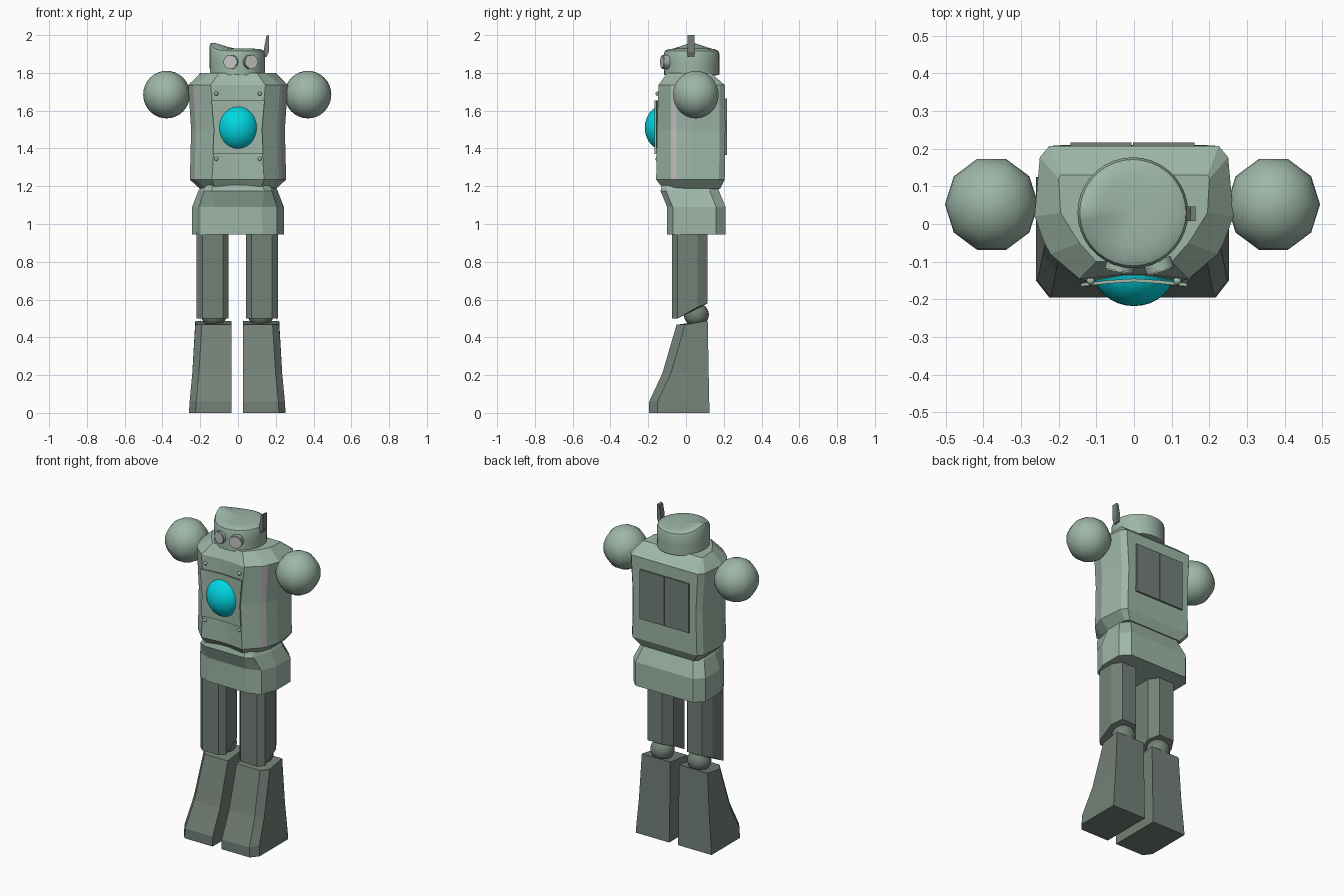
import bpy, bmesh, math
from mathutils import Vector

if "Cube" in bpy.data.objects:
    bpy.data.objects.remove(bpy.data.objects["Cube"])


def material(name, rgb):
    m = bpy.data.materials.new(name)
    m.diffuse_color = (*rgb, 1)
    m.use_nodes = True
    m.node_tree.nodes["Principled BSDF"].inputs["Base Color"].default_value = m.diffuse_color
    return m


SAGE = material("sage_green", (0.34, 0.47, 0.39))
DARK = material("dark_green_grey", (0.17, 0.215, 0.185))
PALE = material("pale_grey", (0.55, 0.53, 0.53))
CYAN = material("cyan", (0.0, 0.68, 0.76))


def finish(name, bm, *mats, smooth=None):
    bmesh.ops.recalc_face_normals(bm, faces=bm.faces)
    me = bpy.data.meshes.new(name)
    bm.to_mesh(me)
    bm.free()
    ob = bpy.data.objects.new(name, me)
    bpy.context.collection.objects.link(ob)
    for m in mats:
        me.materials.append(m)
    if smooth:
        bpy.ops.object.select_all(action='DESELECT')
        ob.select_set(True)
        bpy.context.view_layer.objects.active = ob
        bpy.ops.object.shade_smooth_by_angle(angle=math.radians(smooth))
    return ob


def loft(name, rings, *mats, smooth=None, rule=None):
    """Skin a stack of equal-length point rings and cap both ends."""
    bm = bmesh.new()
    vs = [[bm.verts.new(p) for p in r] for r in rings]
    n = len(vs[0])
    for a, b in zip(vs, vs[1:]):
        for i in range(n):
            j = (i + 1) % n
            bm.faces.new((a[i], a[j], b[j], b[i]))
    bm.faces.new(vs[0][::-1])
    bm.faces.new(vs[-1])
    if rule:
        for f in bm.faces:
            f.material_index = rule(f.calc_center_median())
    return finish(name, bm, *mats, smooth=smooth)


def mirrored(half, z):
    """Full ring from points on the +x half, front to back."""
    return [(x, y, z) for x, y in half] + [(-x, y, z) for x, y in reversed(half)]


def ball(name, loc, radii, mat, seg=24, rings=16, turn=0.0):
    bm = bmesh.new()
    bmesh.ops.create_uvsphere(bm, u_segments=seg, v_segments=rings, radius=1)
    c, s = math.cos(turn), math.sin(turn)
    for v in bm.verts:
        x, y, z = v.co
        v.co = Vector(((c * x - s * y) * radii[0], (s * x + c * y) * radii[1],
                       z * radii[2])) + Vector(loc)
    return finish(name, bm, mat, smooth=60)


def disc(name, loc, r, depth, mat, direction=(0, -1, 0), seg=16):
    """Short cylinder facing along direction."""
    bm = bmesh.new()
    bmesh.ops.create_cone(bm, cap_ends=True, segments=seg, radius1=r, radius2=r, depth=depth)
    q = Vector((0, 0, 1)).rotation_difference(Vector(direction))
    for v in bm.verts:
        v.co = q @ v.co + Vector(loc)
    return finish(name, bm, mat, smooth=40)


# Torso: chamfered section, slightly waisted, with a sloped shoulder top
def torso_ring(z, w, front, fy, back):
    return mirrored([(0.03, fy + 0.012), (front, fy), (0.222 * w, -0.08), (0.238 * w, -0.05),
                     (0.264 * w, 0.02), (0.25 * w, back - 0.03), (0.225 * w, back)], z)


def stripe(c):
    on_band = -0.07 < c.y < -0.06 and abs(c.x) > 0.2
    return 1 if on_band and 1.24 < c.z < 1.74 else 0


top = mirrored([(0.03, -0.10), (0.10, -0.10), (0.145, -0.05), (0.155, -0.035),
                (0.195, 0.03), (0.2, 0.12), (0.195, 0.13)], 1.80)
loft("torso", [
    mirrored([(0.03, -0.11), (0.12, -0.12), (0.17, -0.06), (0.18, -0.04),
              (0.2, 0.02), (0.2, 0.16), (0.18, 0.18)], 1.185),
    torso_ring(1.235, 0.965, 0.138, -0.158, 0.205),
    torso_ring(1.50, 0.94, 0.122, -0.153, 0.208),
    torso_ring(1.735, 1.0, 0.145, -0.146, 0.207),
    top], SAGE, PALE, rule=stripe)

# Chest plate: shallow concave strip with bolts and a glowing orb
plate = [(-0.148, -0.166), (-0.07, -0.158), (0, -0.154), (0.07, -0.158), (0.148, -0.166)]
outline = plate + [(x, y + 0.009) for x, y in reversed(plate)]
loft("chest_plate", [[(x * k, y, z) for x, y in outline]
                     for z, k in ((1.37, 0.9), (1.5, 0.86), (1.655, 0.95))], SAGE)
ball("chest_orb", (0, -0.115, 1.51), (0.112, 0.103, 0.12), CYAN, 32, 20)
for x in (-0.115, 0.115):
    for z in (1.345, 1.69):
        ball("chest_bolt", (x, -0.151, z), (0.011, 0.011, 0.011), SAGE, 12, 8)

# Back hatch: two dark doors
for s in (-1, 1):
    xs = sorted((s * 0.002 - 0.004, s * 0.165 - 0.004))
    loft("back_door", [[(xs[0], 0.2, z), (xs[1], 0.2, z), (xs[1], 0.217, z), (xs[0], 0.217, z)]
                       for z in (1.365, 1.665)], DARK)


# Pelvis: flared skirt block
def hip_ring(z, w, front, fy, back):
    return mirrored([(front, fy), (w * 0.85, fy + 0.03), (w, 0.02),
                     (w, back - 0.05), (w * 0.8, back)], z)


loft("pelvis", [hip_ring(0.945, 0.243, 0.13, -0.10, 0.21),
                hip_ring(1.09, 0.243, 0.125, -0.10, 0.21),
                hip_ring(1.175, 0.21, 0.14, -0.135, 0.175),
                hip_ring(1.21, 0.19, 0.13, -0.125, 0.165)], SAGE)

# Legs and arms on both sides
CX = -0.004
for s in (-1, 1):
    # Thigh: faceted column, cut higher behind the knee
    sec = [(0.075, -0.075), (0.185, -0.075), (0.217, -0.045), (0.217, 0.06),
           (0.185, 0.115), (0.085, 0.115), (0.046, 0.06), (0.046, -0.045)]

    def cut(y):
        return 0.58 if y > 0.1 else 0.56 if y > 0.0 else 0.5

    loft("thigh", [[(CX + s * x, y, cut(y)) for x, y in sec],
                   [(CX + s * x, y, 0.96) for x, y in sec]], DARK)
    ball("knee", (CX + s * 0.124, 0.055, 0.52), (0.068, 0.066, 0.064), DARK)

    # Shin and foot: one wedge with chamfered outer front edge
    def shin(z, outer, fy, by, zb):
        pts = [(0.03, fy, z), (outer - 0.035, fy, z), (outer, fy + 0.045, z),
               (outer, by, zb), (0.03, by, zb)]
        return [(CX + s * x, y, h) for x, y, h in pts]

    loft("shin", [shin(0, 0.256, -0.195, 0.125, 0), shin(0.06, 0.252, -0.195, 0.123, 0.06),
                  shin(0.21, 0.238, -0.125, 0.12, 0.21),
                  shin(0.467, 0.222, -0.05, 0.115, 0.487)], DARK)
    ball("shoulder_ball", (CX + s * 0.374, 0.052, 1.685), (0.124, 0.127, 0.126),
         SAGE, 10, 16, math.radians(18))

# Head: round drum with a raised crest at one side
rings = []
for r, z in ((0.115, 1.765), (0.118, 1.785), (0.146, 1.79), (0.147, 1.85), (0.147, 1.90),
             (0.141, 1.917), (0.125, 1.925), (0.09, 1.928), (0.055, 1.93), (0.02, 1.93)):
    ring = []
    for i in range(36):
        a = math.tau * i / 36
        x, y = r * math.cos(a), r * math.sin(a) + 0.03
        lift = 0.0
        if z >= 1.90:
            lift = 0.042 * max(0, (-x - 0.03) / 0.11) * max(0, 1 - abs(y - 0.035) / 0.13)
        ring.append((x - 0.003, y, z + lift))
    rings.append(ring)
loft("head", rings, SAGE, smooth=35)

# Eyes: short tubes with pale lenses
for x, yaw in ((-0.037, -0.2), (0.065, 0.3)):
    d = Vector((math.sin(yaw), -math.cos(yaw), 0))
    base = Vector((x, -0.11, 1.858))
    disc("eye_socket", base, 0.038, 0.03, SAGE, d, 20)
    disc("eye_lens", base + d * 0.015, 0.034, 0.006, PALE, d, 20)

# Antenna: tapered fin beside the head
fin = [(0.138, 1.885), (0.152, 1.885), (0.163, 1.91), (0.163, 2.0), (0.15, 1.995), (0.138, 1.93)]
loft("antenna", [[(x, y, z) for x, z in fin] for y in (0.008, 0.046)], DARK)
